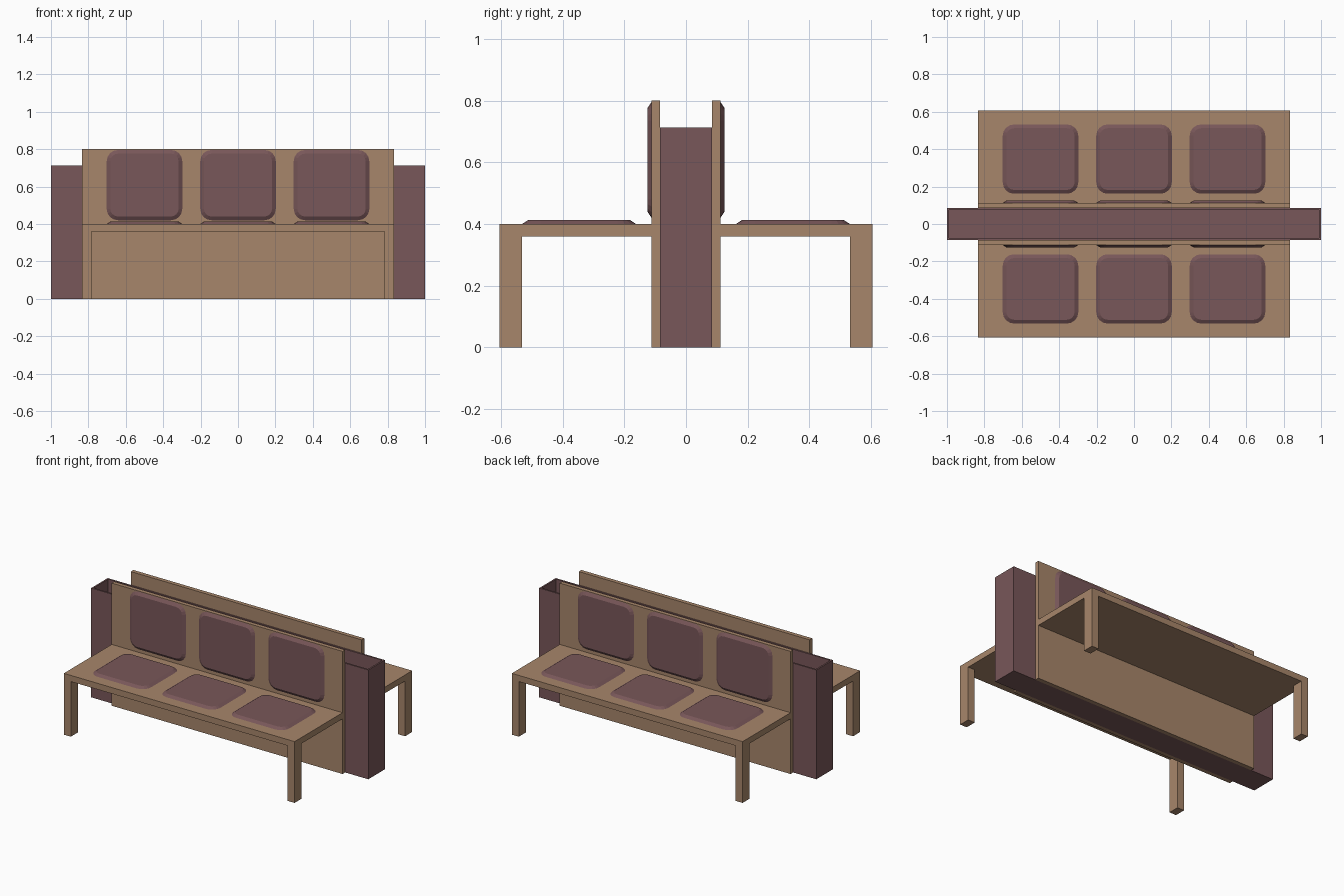
import bpy, bmesh, math
from mathutils import Matrix, Vector

cube = bpy.data.objects.get("Cube")
if cube:
    bpy.data.objects.remove(cube, do_unlink=True)


def material(name, rgb):
    m = bpy.data.materials.new(name)
    m.use_nodes = True
    m.diffuse_color = (*rgb, 1)
    m.node_tree.nodes["Principled BSDF"].inputs["Base Color"].default_value = (*rgb, 1)
    return m


wood = material("tan wood", (0.39, 0.24, 0.145))
plum = material("dusty plum", (0.19, 0.095, 0.10))


def finish(name, bm, mat):
    bmesh.ops.recalc_face_normals(bm, faces=bm.faces)
    mesh = bpy.data.meshes.new(name)
    bm.to_mesh(mesh)
    bm.free()
    mesh.materials.append(mat)
    obj = bpy.data.objects.new(name, mesh)
    bpy.context.collection.objects.link(obj)
    return obj


def box_mesh(lo, hi):
    lo, hi = Vector(lo), Vector(hi)
    bm = bmesh.new()
    bmesh.ops.create_cube(bm, size=1)
    bmesh.ops.scale(bm, vec=hi - lo, verts=bm.verts)
    bmesh.ops.translate(bm, vec=(lo + hi) / 2, verts=bm.verts)
    return bm


def rounded_outline(w, h, r, steps=4):
    points = []
    for i, (sx, sy) in enumerate([(1, 1), (-1, 1), (-1, -1), (1, -1)]):
        for k in range(steps + 1):
            a = (i + k / steps) * math.pi / 2
            points.append((sx * (w / 2 - r) + r * math.cos(a),
                           sy * (h / 2 - r) + r * math.sin(a)))
    return points


def cushion(name, w, h, thick, slope, matrix):
    # Rounded pad with a sloping rim
    bm = bmesh.new()
    base = [bm.verts.new((x, y, 0)) for x, y in rounded_outline(w, h, 0.06)]
    top = [bm.verts.new((x, y, thick)) for x, y in
           rounded_outline(w - 2 * slope, h - 2 * slope, 0.06 - slope)]
    n = len(base)
    for i in range(n):
        j = (i + 1) % n
        bm.faces.new((base[i], base[j], top[j], top[i]))
    bm.faces.new(top)
    bm.faces.new(base[::-1])
    bm.transform(matrix)
    return finish(name, bm, plum)


# Central trough, open at the top
WALL, TROUGH_H = 0.015, 0.713
bm = box_mesh((-1, -0.085, 0), (1, 0.085, TROUGH_H))
lid = max(bm.faces, key=lambda f: f.calc_center_median().z)
bmesh.ops.inset_region(bm, faces=[lid], thickness=WALL)
floor = bmesh.ops.extrude_face_region(bm, geom=[lid])["geom"]
bmesh.ops.delete(bm, geom=[lid], context='FACES_ONLY')
bmesh.ops.translate(bm, vec=(0, 0, WALL - TROUGH_H),
                    verts=[e for e in floor if isinstance(e, bmesh.types.BMVert)])
finish("central_trough", bm, plum)

# One bench per side, the rear one turned half way round
HALF = 0.833
for side, angle in (("front", 0), ("rear", math.pi)):
    turn = Matrix.Rotation(angle, 4, 'Z')
    parts = {
        "backrest": ((-HALF, -0.112, 0), (HALF, -0.085, 0.8)),
        "seat": ((-HALF, -0.606, 0.36), (HALF, -0.112, 0.4)),
        "left_leg": ((HALF - 0.05, -0.606, 0), (HALF, -0.533, 0.36)),
        "right_leg": ((-HALF, -0.606, 0), (0.05 - HALF, -0.533, 0.36)),
    }
    for part, (lo, hi) in parts.items():
        bm = box_mesh(lo, hi)
        bm.transform(turn)
        finish(f"{side}_{part}", bm, wood)

    # Seat and back pads
    upright = Matrix.Rotation(math.pi / 2, 4, 'X')
    for i in (-1, 0, 1):
        x = i * 0.5
        cushion(f"{side}_seat_cushion", 0.404, 0.37, 0.013, 0.02,
                turn @ Matrix.Translation((x, -0.347, 0.4)))
        cushion(f"{side}_back_cushion", 0.404, 0.376, 0.013, 0.02,
                turn @ Matrix.Translation((x, -0.112, 0.608)) @ upright)
